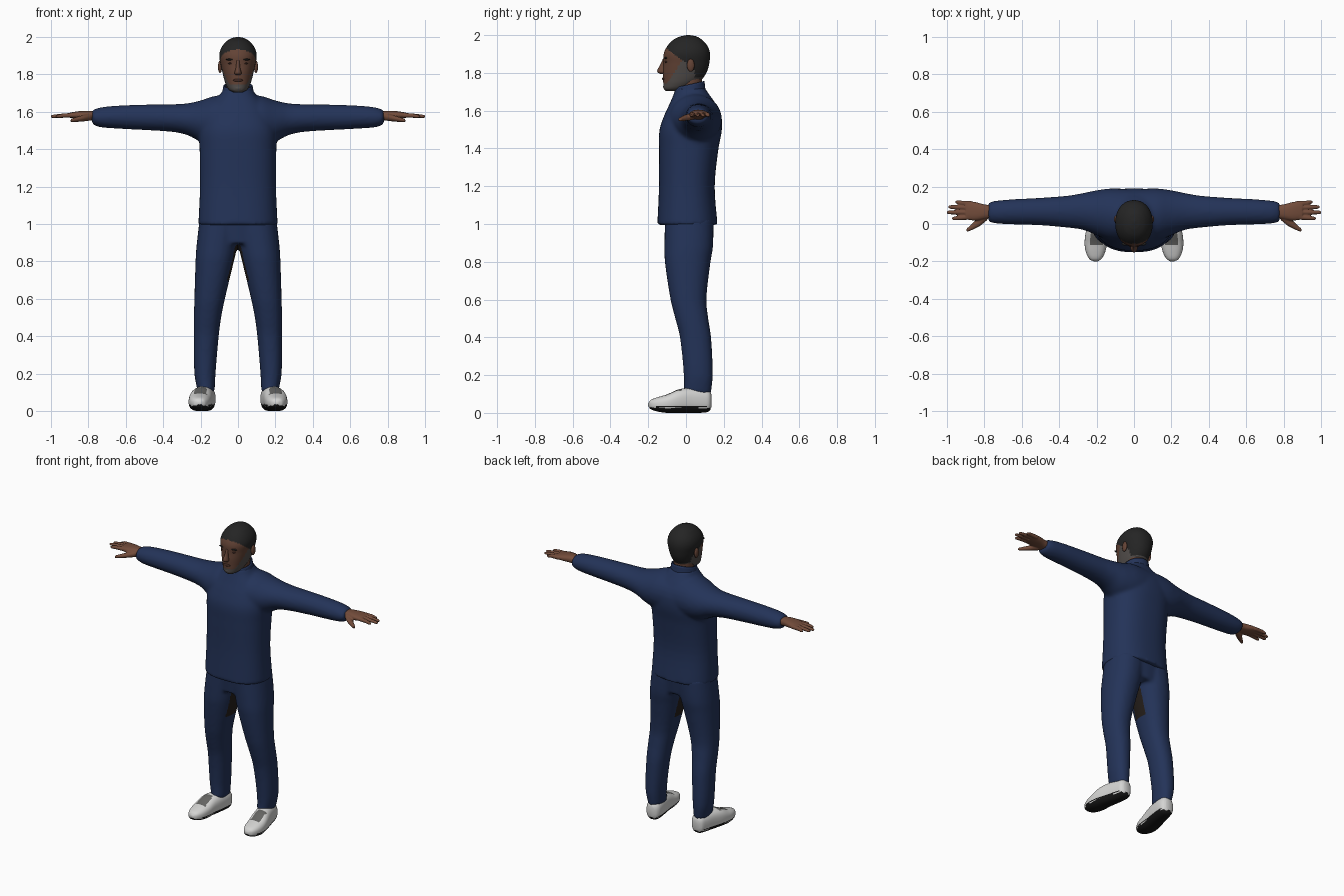
import bpy, bmesh, math
from mathutils import Vector

if "Cube" in bpy.data.objects:
    bpy.data.objects.remove(bpy.data.objects["Cube"])

COLORS = {
    "navy_cloth": (0.017, 0.033, 0.098), "hand_skin": (0.17, 0.072, 0.043),
    "face_skin": (0.125, 0.056, 0.036), "black_hair": (0.018, 0.018, 0.018),
    "grey_stubble": (0.085, 0.075, 0.07), "white_shoe": (0.66, 0.66, 0.65),
    "black_sole": (0.008, 0.008, 0.008), "grey_lace": (0.13, 0.13, 0.125),
    "dark_lining": (0.018, 0.013, 0.01), "dark_lip": (0.06, 0.026, 0.02)}
MATS = {}
for key, rgb in COLORS.items():
    MATS[key] = bpy.data.materials.new(key)
    MATS[key].diffuse_color = (*rgb, 1)


def finish(name, bm, mats, rule=None, angle=50):
    """Turn a bmesh into a smooth object, colouring faces with a rule."""
    bmesh.ops.recalc_face_normals(bm, faces=bm.faces)
    bm.normal_update()
    for f in bm.faces:
        f.smooth = True
        if rule:
            f.material_index = rule(f.calc_center_median(), f.normal)
    me = bpy.data.meshes.new(name)
    bm.to_mesh(me)
    bm.free()
    ob = bpy.data.objects.new(name, me)
    bpy.context.collection.objects.link(ob)
    for m in mats:
        me.materials.append(MATS[m])
    bpy.ops.object.select_all(action='DESELECT')
    ob.select_set(True)
    bpy.context.view_layer.objects.active = ob
    bpy.ops.object.shade_smooth_by_angle(angle=math.radians(angle))
    return ob


def refine(rows, sub):
    """Smoothly interpolate sections along their first value."""
    def slope(i, k):
        a, b = rows[max(i - 1, 0)], rows[min(i + 1, len(rows) - 1)]
        return (b[k] - a[k]) / (b[0] - a[0])
    out = []
    for i in range(len(rows) - 1):
        p, q = rows[i], rows[i + 1]
        d = q[0] - p[0]
        for s in range(sub):
            t = s / sub
            r = [p[0] + d * t]
            for k in range(1, 5):
                r.append((2*t**3 - 3*t*t + 1) * p[k] + (t**3 - 2*t*t + t) * d * slope(i, k)
                         + (3*t*t - 2*t**3) * q[k] + (t**3 - t*t) * d * slope(i + 1, k))
            out.append(r)
    return out + [list(rows[-1])]


def loft(bm, axis, rows, n=32, e=2.0, sub=4, sx=1, caps=True):
    """Rows: position, then low/high extents on the two other axes."""
    rings = []
    for p, a0, a1, b0, b1 in refine(rows, sub):
        ring = []
        for i in range(n):
            t = math.tau * i / n
            c, s = math.cos(t), math.sin(t)
            a = (a0 + a1) / 2 + (a1 - a0) / 2 * math.copysign(abs(c) ** (2 / e), c)
            b = (b0 + b1) / 2 + (b1 - b0) / 2 * math.copysign(abs(s) ** (2 / e), s)
            co = {'X': (p, a, b), 'Y': (a, p, b), 'Z': (a, b, p)}[axis]
            ring.append(bm.verts.new((co[0] * sx, co[1], co[2])))
        rings.append(ring)
    for r, q in zip(rings, rings[1:]):
        for i in range(n):
            bm.faces.new((r[i], r[(i + 1) % n], q[(i + 1) % n], q[i]))
    if caps:
        bm.faces.new(rings[0])
        bm.faces.new(rings[-1])
    return rings


def fuse(name, bm, mats, rule=None, voxel=0.011, smooth=4):
    """Merge overlapping closed lofts into one skin."""
    ob = finish(name + "_base", bm, [])
    m = ob.modifiers.new("merge", 'REMESH')
    m.mode, m.voxel_size = 'VOXEL', voxel
    s = ob.modifiers.new("soften", 'SMOOTH')
    s.factor, s.iterations = 0.5, smooth
    me = bpy.data.meshes.new_from_object(ob.evaluated_get(bpy.context.evaluated_depsgraph_get()))
    bpy.data.objects.remove(ob)
    out = bmesh.new()
    out.from_mesh(me)
    bpy.data.meshes.remove(me)
    return finish(name, out, mats, rule)


def ball(name, mat, loc, size, seg=16):
    bm = bmesh.new()
    bmesh.ops.create_uvsphere(bm, u_segments=seg, v_segments=seg // 2, radius=1)
    for v in bm.verts:
        v.co = Vector(loc) + Vector(a * b for a, b in zip(v.co, size))
    return finish(name, bm, [mat])


# Jacket: body and both sleeves merged
bm = bmesh.new()
loft(bm, 'Z', [(0.995, -.212, .212, -.152, .167), (1.2, -.203, .203, -.143, .152),
               (1.4, -.205, .205, -.143, .172), (1.5, -.207, .207, -.14, .19),
               (1.58, -.185, .185, -.113, .186), (1.64, -.145, .145, -.085, .155),
               (1.69, -.097, .097, -.064, .12), (1.72, -.078, .078, -.055, .1)], n=48, e=2.4)
for sx in (1, -1):
    loft(bm, 'X', [(-.02, -.09, .185, 1.42, 1.69), (.12, -.09, .19, 1.42, 1.685),
                   (.2, -.06, .18, 1.44, 1.66), (.27, -.032, .166, 1.475, 1.645),
                   (.35, -.02, .152, 1.492, 1.64), (.5, -.007, .14, 1.502, 1.638),
                   (.65, -.002, .132, 1.51, 1.632), (.74, .003, .124, 1.518, 1.622),
                   (.78, .013, .115, 1.533, 1.608)], sx=sx)
fuse("jacket", bm, ["navy_cloth"])

# Stand-up collar, higher at the back, notched at the front
bm = bmesh.new()
rings = loft(bm, 'Z', [(1.66, -.1, .1, -.075, .112), (1.70, -.085, .085, -.064, .103),
                       (1.735, -.078, .078, -.06, .098)], n=48, caps=False)
for k, ring in enumerate(rings):
    for v in ring:
        h = k / (len(rings) - 1)
        v.co.z += h * 0.22 * v.co.y
        if v.co.y < 0:
            v.co.z -= h * 0.04 * max(0, 1 - abs(v.co.x) / 0.03)
ob = finish("collar", bm, ["navy_cloth"])
mod = ob.modifiers.new("thickness", 'SOLIDIFY')
mod.thickness, mod.offset = 0.008, -1

# Trousers: two legs and hips merged, dark lining at the inner thigh
bm = bmesh.new()
for sx in (1, -1):
    loft(bm, 'Z', [(.1, .125, .215, -.012, .132), (.2, .12, .233, -.012, .142),
                   (.4, .103, .236, -.032, .133), (.5, .09, .236, -.057, .118),
                   (.6, .07, .233, -.082, .108), (.8, .022, .227, -.112, .13),
                   (.88, .004, .222, -.114, .143), (1.03, -.02, .205, -.112, .146)],
         sx=sx, e=2.2)
loft(bm, 'Z', [(.895, -.15, .15, -.1, .13), (1.03, -.2, .2, -.112, .146)], e=2.4)
fuse("trousers", bm, ["navy_cloth", "dark_lining"],
     lambda c, n: int(.7 < c.z < .89 and abs(c.x) < .06 and abs(c.y) < .05
                      and (n.x * c.x < 0 or n.z < -.5)))


# Head with hair, stubble and face colours
def head_colour(c, n):
    if c.z > (1.775 if c.y > .045 else 1.928 - .75 * (c.y + .1)):
        return 1
    if c.z < 1.745 + max(0, c.y + .1) * 1.5:
        return 2
    return 0


bm = bmesh.new()
loft(bm, 'Z', [(1.703, -.022, .022, -.105, -.05), (1.715, -.045, .045, -.117, .0),
               (1.74, -.062, .062, -.12, .05), (1.77, -.073, .073, -.121, .088),
               (1.81, -.083, .083, -.122, .112), (1.85, -.092, .092, -.119, .123),
               (1.9, -.1, .1, -.118, .127), (1.94, -.09, .09, -.1, .115),
               (1.975, -.063, .063, -.067, .085), (1.993, -.033, .033, -.03, .055),
               (2.0, -.006, .006, .005, .02)], n=72, e=2.15, sub=7)
finish("head", bm, ["face_skin", "black_hair", "grey_stubble"], head_colour)

# Neck
bm = bmesh.new()
loft(bm, 'Z', [(1.62, -.066, .066, -.045, .088), (1.7, -.062, .062, -.042, .085),
               (1.79, -.062, .062, -.035, .085)])
finish("neck", bm, ["face_skin"])

# Nose, brow ridge, mouth
bm = bmesh.new()
loft(bm, 'Z', [(1.795, -.012, .012, -.138, -.1), (1.803, -.019, .019, -.15, -.1),
               (1.815, -.017, .017, -.152, -.1), (1.84, -.011, .011, -.138, -.1),
               (1.875, -.009, .009, -.122, -.1)], n=16, sub=3)
finish("nose", bm, ["face_skin"])
ball("lips", "dark_lip", (0, -.118, 1.768), (.026, .009, .008))
ball("chin", "grey_stubble", (0, -.105, 1.727), (.026, .016, .018))
for sx, side in ((1, "left"), (-1, "right")):
    ball(side + "_brow", "black_hair", (sx * .04, -.106, 1.879), (.026, .01, .005))
    ball(side + "_eye", "dark_lip", (sx * .038, -.105, 1.858), (.016, .008, .005))
    ball(side + "_ear", "face_skin", (sx * .096, .025, 1.84), (.011, .02, .034))

    # Hand: palm, fingers and thumb merged
    bm = bmesh.new()
    loft(bm, 'X', [(.75, .035, .1, 1.55, 1.6), (.8, .025, .105, 1.555, 1.605),
                   (.85, .018, .118, 1.56, 1.603), (.9, .025, .122, 1.568, 1.595)],
         n=24, e=2.4, sx=sx)
    for y0, y1, tip in ((.036, .03, .97), (.062, .062, .998), (.087, .091, .99), (.11, .117, .952)):
        loft(bm, 'X', [(.87, y0 - .013, y0 + .013, 1.567, 1.594),
                       (.93, (y0 + y1) / 2 - .012, (y0 + y1) / 2 + .012, 1.568, 1.591),
                       (tip - .008, y1 - .01, y1 + .01, 1.566, 1.584),
                       (tip + .003, y1 - .005, y1 + .005, 1.57, 1.58)], n=12, sx=sx)
    loft(bm, 'X', [(.785, .02, .06, 1.553, 1.59), (.825, -.012, .04, 1.548, 1.583),
                   (.865, -.032, .002, 1.545, 1.571), (.895, -.044, -.025, 1.544, 1.561)],
         n=14, sx=sx)
    fuse(side + "_hand", bm, ["hand_skin"], voxel=0.0045, smooth=2)

    # Shoe: white upper, dark seam, black sole, grey laces
    def shoe_colour(c, n):
        if n.z < -.4:
            return 1
        if .03 < c.z < .036 and -.16 < c.y < .11:
            return 1
        if n.z > .45 and -.115 < c.y < -.015 and abs(abs(c.x) - .2) < .032:
            return 2
        return 0

    bm = bmesh.new()
    loft(bm, 'Y', [(-.2, .195, .215, .036, .052), (-.188, .175, .238, .02, .068),
                   (-.15, .154, .257, .007, .083), (-.1, .143, .264, .0, .098),
                   (-.04, .136, .257, .0, .124), (.03, .125, .237, .0, .133),
                   (.1, .12, .218, .002, .127), (.124, .13, .208, .01, .117),
                   (.134, .145, .193, .028, .1)], n=40, e=2.5, sx=sx)
    for z in (.03, .036):
        bmesh.ops.bisect_plane(bm, geom=bm.verts[:] + bm.edges[:] + bm.faces[:],
                               plane_co=(0, 0, z), plane_no=(0, 0, 1))
    finish(side + "_shoe", bm, ["white_shoe", "black_sole", "grey_lace"], shoe_colour)

for m in bpy.data.materials:
    if m.users and not m.is_grease_pencil:
        m.use_nodes = True
        m.node_tree.nodes["Principled BSDF"].inputs["Base Color"].default_value = m.diffuse_color
